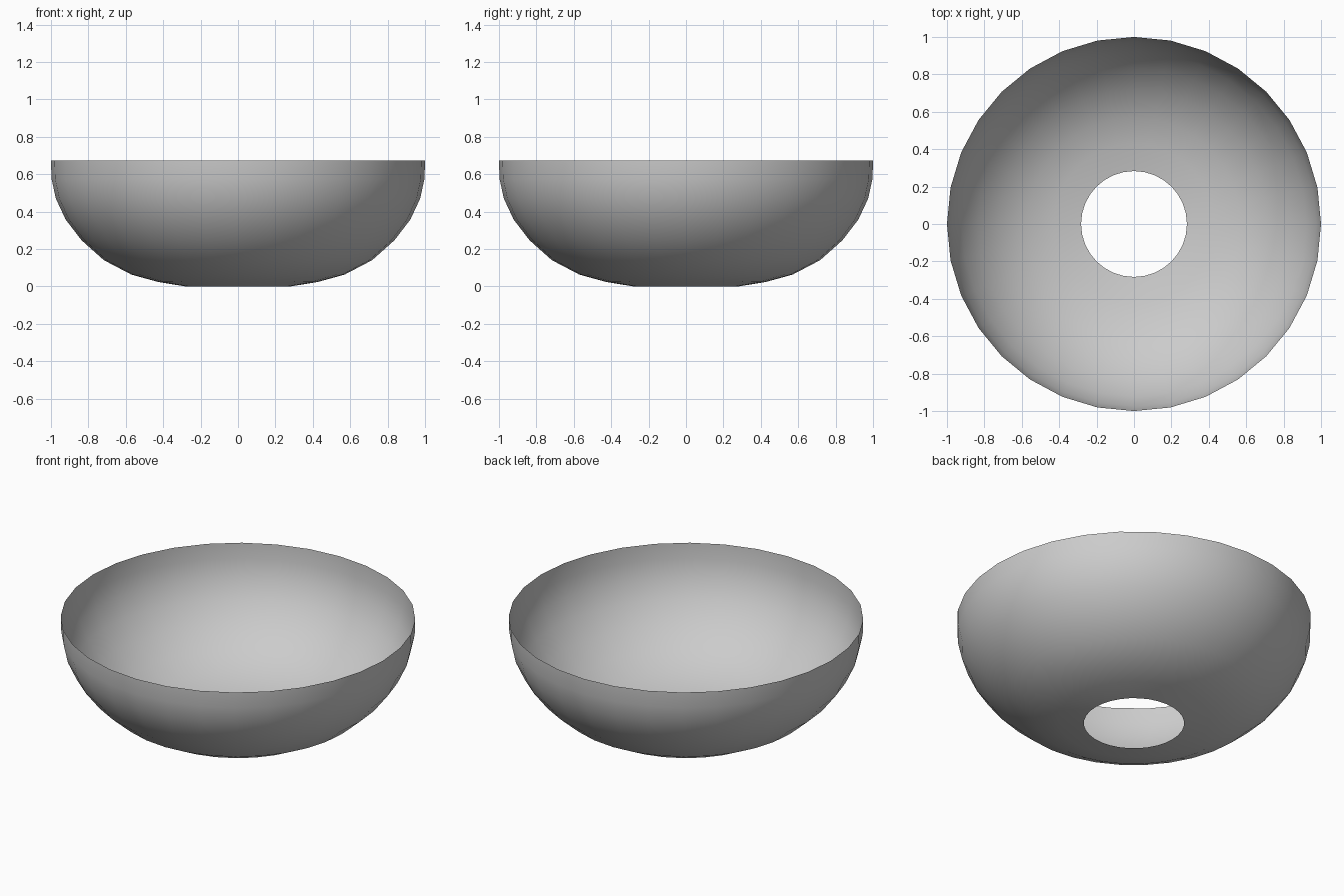
import bpy, bmesh
from math import sin, cos, tau

if "Cube" in bpy.data.objects:
    bpy.data.objects.remove(bpy.data.objects["Cube"])

SEGMENTS = 32
# Wall profile (radius, height), from the bottom opening to the rim
PROFILE = [(0.283, 0.0), (0.428, 0.024), (0.57, 0.063), (0.717, 0.14), (0.836, 0.246),
           (0.922, 0.358), (0.974, 0.47), (0.997, 0.575), (1.0, 0.672)]

# Open bowl shell: stacked rings bridged with quads
bm = bmesh.new()
rings = [[bm.verts.new((r * cos(tau * i / SEGMENTS), r * sin(tau * i / SEGMENTS), z))
          for i in range(SEGMENTS)] for r, z in PROFILE]
for low, high in zip(rings, rings[1:]):
    for i in range(SEGMENTS):
        j = (i + 1) % SEGMENTS
        bm.faces.new((low[i], low[j], high[j], high[i])).smooth = True

mesh = bpy.data.meshes.new("bowl")
bm.to_mesh(mesh)
bm.free()
bowl = bpy.data.objects.new("bowl", mesh)
bpy.context.collection.objects.link(bowl)
